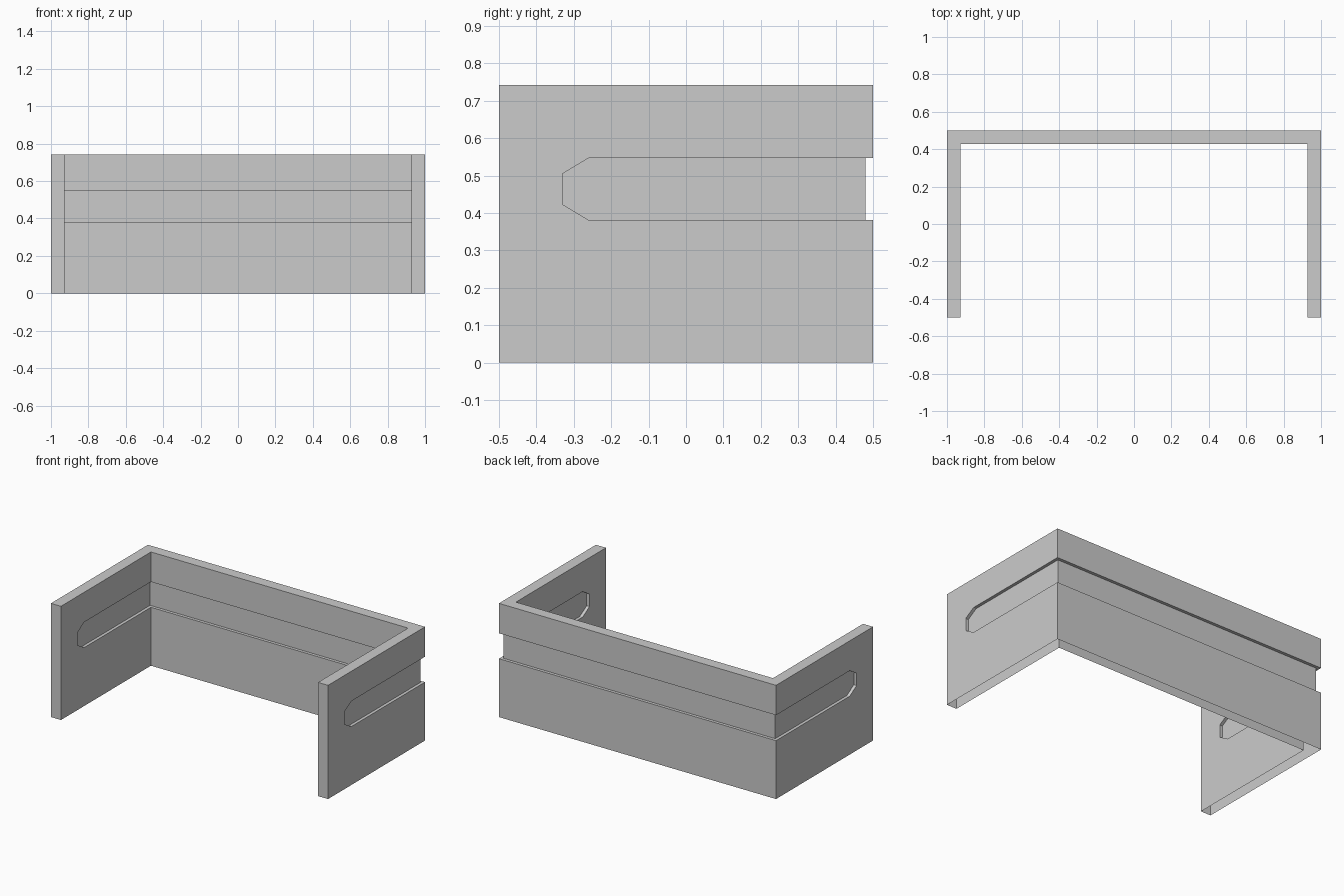
import bpy, bmesh

if "Cube" in bpy.data.objects:
    bpy.data.objects.remove(bpy.data.objects["Cube"])

H = 0.742                 # wall height
FRONT = -0.5              # open front of the U
T = 0.072                 # wall thickness
D = 0.02                  # groove depth
Z0, Z1 = 0.381, 0.547     # groove bottom and top

bm = bmesh.new()


def face(points):
    bm.faces.new([bm.verts.new(p) for p in points])


def slot(back):
    """Groove outline on a side wall (y, z), open toward the back corner."""
    return [(back, Z0), (-0.26, Z0), (-0.33, 0.423),
            (-0.33, 0.505), (-0.26, Z1), (back, Z1)]


def skin(x, y, depth):
    """One side of the U wall, with a groove running round it."""
    rx, ry = x + depth, y + depth
    for s in (-1, 1):
        outer = [(s * x, a, b) for a, b in slot(y)]
        inner = [(s * rx, a, b) for a, b in slot(ry)]
        # side wall around the groove, groove floor, groove edges
        face([(s * x, FRONT, 0), (s * x, y, 0)] + outer
             + [(s * x, y, H), (s * x, FRONT, H)])
        face(inner)
        for i in range(5):
            face([outer[i], outer[i + 1], inner[i + 1], inner[i]])
    # back wall bands, groove floor, groove ledges
    for px, py, a, b in ((x, y, 0, Z0), (rx, ry, Z0, Z1), (x, y, Z1, H)):
        face([(-px, py, a), (px, py, a), (px, py, b), (-px, py, b)])
    for z in (Z0, Z1):
        face([(-x, y, z), (x, y, z), (rx, ry, z), (-rx, ry, z)])


# outer and inner skins
skin(1.0, 0.5, -D)
skin(1.0 - T, 0.5 - T, D)

# top rim and front end caps (the underside is open)
i, b = 1.0 - T, 0.5 - T
face([(x, y, H) for x, y in ((-1, FRONT), (-i, FRONT), (-i, b), (i, b),
                             (i, FRONT), (1, FRONT), (1, 0.5), (-1, 0.5))])
for s in (-1, 1):
    face([(s * i, FRONT, 0), (s, FRONT, 0), (s, FRONT, H), (s * i, FRONT, H)])

bmesh.ops.remove_doubles(bm, verts=bm.verts, dist=1e-4)
bmesh.ops.recalc_face_normals(bm, faces=bm.faces)
mesh = bpy.data.meshes.new("grooved_wall")
bm.to_mesh(mesh)
bm.free()
bpy.context.collection.objects.link(bpy.data.objects.new("grooved_wall", mesh))
